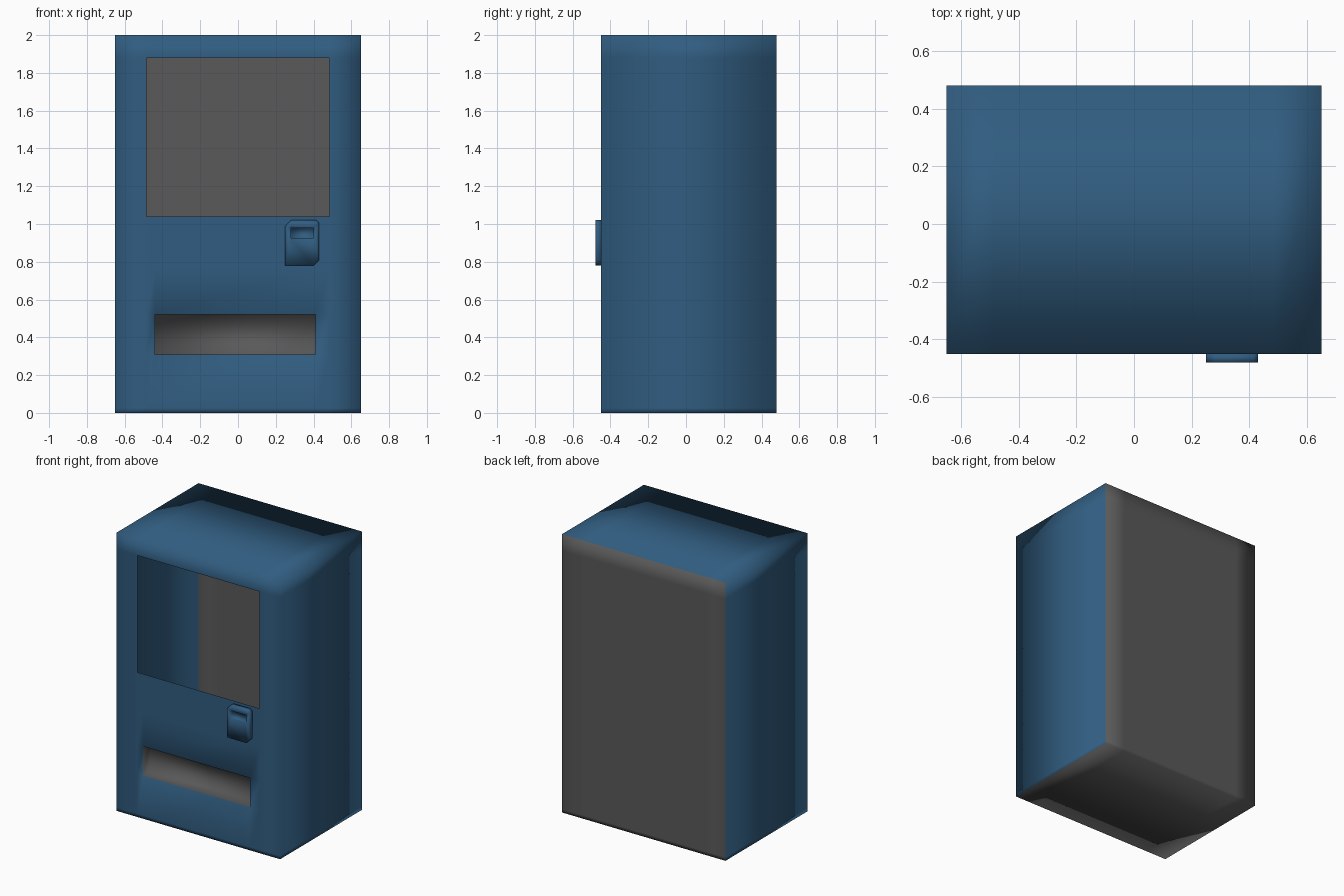
import bpy, bmesh
from mathutils import Vector

if "Cube" in bpy.data.objects:
    bpy.data.objects.remove(bpy.data.objects["Cube"])


def material(name, rgb):
    m = bpy.data.materials.new(name)
    m.use_nodes = True
    m.diffuse_color = (*rgb, 1)
    m.node_tree.nodes["Principled BSDF"].inputs["Base Color"].default_value = (*rgb, 1)
    return m


BLUE, GREY = 0, 1
mats = [material("painted blue", (0.03, 0.108, 0.215)),
        material("dark grey", (0.1, 0.1, 0.1))]


def finish(bm, name):
    bmesh.ops.remove_doubles(bm, verts=bm.verts, dist=0.0005)
    for f in bm.faces:
        f.smooth = True
    me = bpy.data.meshes.new(name)
    bm.to_mesh(me)
    bm.free()
    for m in mats:
        me.materials.append(m)
    ob = bpy.data.objects.new(name, me)
    bpy.context.collection.objects.link(ob)
    return ob


def grid(bm, axis, value, us, vs, sign, mat, skip=()):
    """Flat grid across one axis, facing along sign, with rectangular openings."""
    for u0, u1 in zip(us, us[1:]):
        for v0, v1 in zip(vs, vs[1:]):
            if any(a <= u0 and u1 <= b and c <= v0 and v1 <= d for a, b, c, d in skip):
                continue
            pts = []
            for u, v in ((u0, v0), (u1, v0), (u1, v1), (u0, v1)):
                p = [u, v]
                p.insert(axis, value)
                pts.append(Vector(p))
            normal = (pts[1] - pts[0]).cross(pts[2] - pts[0])
            if normal[axis] * sign < 0:
                pts.reverse()
            f = bm.faces.new([bm.verts.new(p) for p in pts])
            f.material_index = mat


# Hollow cabinet: open display window and a recessed delivery slot
W, FRONT, BACK, TOP = 0.65, -0.45, 0.48, 2.0
window = (-0.485, 0.485, 1.04, 1.88)
slot = (-0.44, 0.41, 0.31, 0.52)
xs = [-W, window[0], slot[0], slot[1], window[1], W]
zs = [0, 0.025, slot[2], slot[3], 0.76, window[2], window[3], TOP]
ys = [FRONT, BACK]

bm = bmesh.new()
grid(bm, 1, FRONT, xs, zs, -1, BLUE, (window, slot))
grid(bm, 1, BACK, xs, zs, 1, GREY)
for s in (-1, 1):
    grid(bm, 0, s * W, ys, zs, s, BLUE)
grid(bm, 2, TOP, xs, ys, 1, BLUE)
grid(bm, 2, 0, xs, ys, -1, GREY)

# Delivery recess
deep = FRONT + 0.08
sx, sz, sy = slot[:2], slot[2:], (FRONT, deep)
grid(bm, 1, deep, sx, sz, -1, GREY)
for i, s in ((0, 1), (1, -1)):
    grid(bm, 0, sx[i], sy, sz, s, GREY)
    grid(bm, 2, sz[i], sx, sy, s, GREY)
finish(bm, "cabinet")

# Payment panel with clipped corners and a recessed display
bm = bmesh.new()
x0, x1, z0, z1, c, face_y = 0.25, 0.43, 0.78, 1.02, 0.03, -0.48
outline = [(x0, z0), (x1 - c, z0), (x1, z0 + c), (x1, z1 - c / 2),
           (x1 - c / 2, z1), (x0 + c, z1), (x0, z1 - c)]
screen = [(0.28, 0.925), (0.4, 0.925), (0.4, 0.98), (0.28, 0.98)]


def loop(points, y):
    return [bm.verts.new((x, y, z)) for x, z in points]


def walls(a, b):
    n = len(a)
    for i in range(n):
        j = (i + 1) % n
        bm.faces.new((a[i], a[j], b[j], b[i]))


rim, base = loop(outline, face_y), loop(outline, FRONT)
lip, floor = loop(screen, face_y), loop(screen, face_y + 0.012)
walls(rim, base)
walls(lip, floor)
bm.faces.new(floor)
bm.faces.new(base)
edges = [bm.edges.get((r[i], r[i - 1])) for r in (rim, lip) for i in range(len(r))]
bmesh.ops.triangle_fill(bm, edges=edges, use_beauty=True, normal=(0, -1, 0))
bmesh.ops.recalc_face_normals(bm, faces=bm.faces)
finish(bm, "payment_panel")
